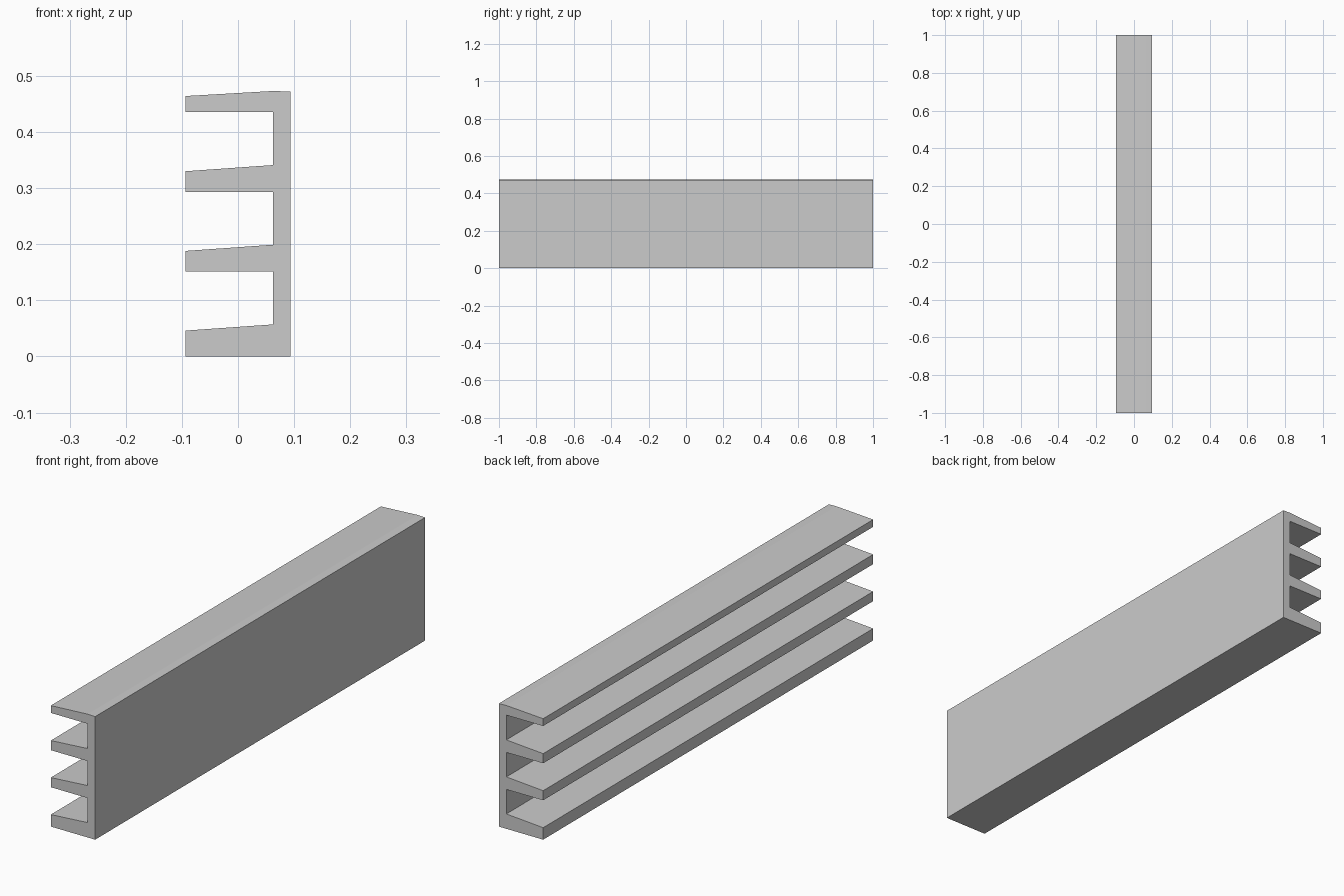
import bpy
import bmesh

if "Cube" in bpy.data.objects:
    bpy.data.objects.remove(bpy.data.objects["Cube"])

TIP, ROOT, BACK, HALF_LENGTH = -0.094, 0.062, 0.094, 1.0

# Each shelf: underside, height at the tip, height at the root
SHELVES = [
    (0.000, 0.046, 0.057),
    (0.151, 0.188, 0.199),
    (0.293, 0.330, 0.341),
    (0.436, 0.464, 0.473),
]

# Comb-shaped cross-section: back wall, then each sloping shelf
profile = [(BACK, 0.472), (BACK, 0.0)]
for i, (under, tip_top, root_top) in enumerate(SHELVES):
    if i:
        profile.append((ROOT, under))
    profile += [(TIP, under), (TIP, tip_top), (ROOT, root_top)]

# Extrude the section along the length
bm = bmesh.new()
section = bm.faces.new([bm.verts.new((x, -HALF_LENGTH, z)) for x, z in profile])
result = bmesh.ops.extrude_face_region(bm, geom=[section], use_keep_orig=True)
moved = [v for v in result["geom"] if isinstance(v, bmesh.types.BMVert)]
bmesh.ops.translate(bm, verts=moved, vec=(0, 2 * HALF_LENGTH, 0))
bmesh.ops.recalc_face_normals(bm, faces=bm.faces)

mesh = bpy.data.meshes.new("shelf_rack")
bm.to_mesh(mesh)
bm.free()
bpy.context.collection.objects.link(bpy.data.objects.new("shelf_rack", mesh))
